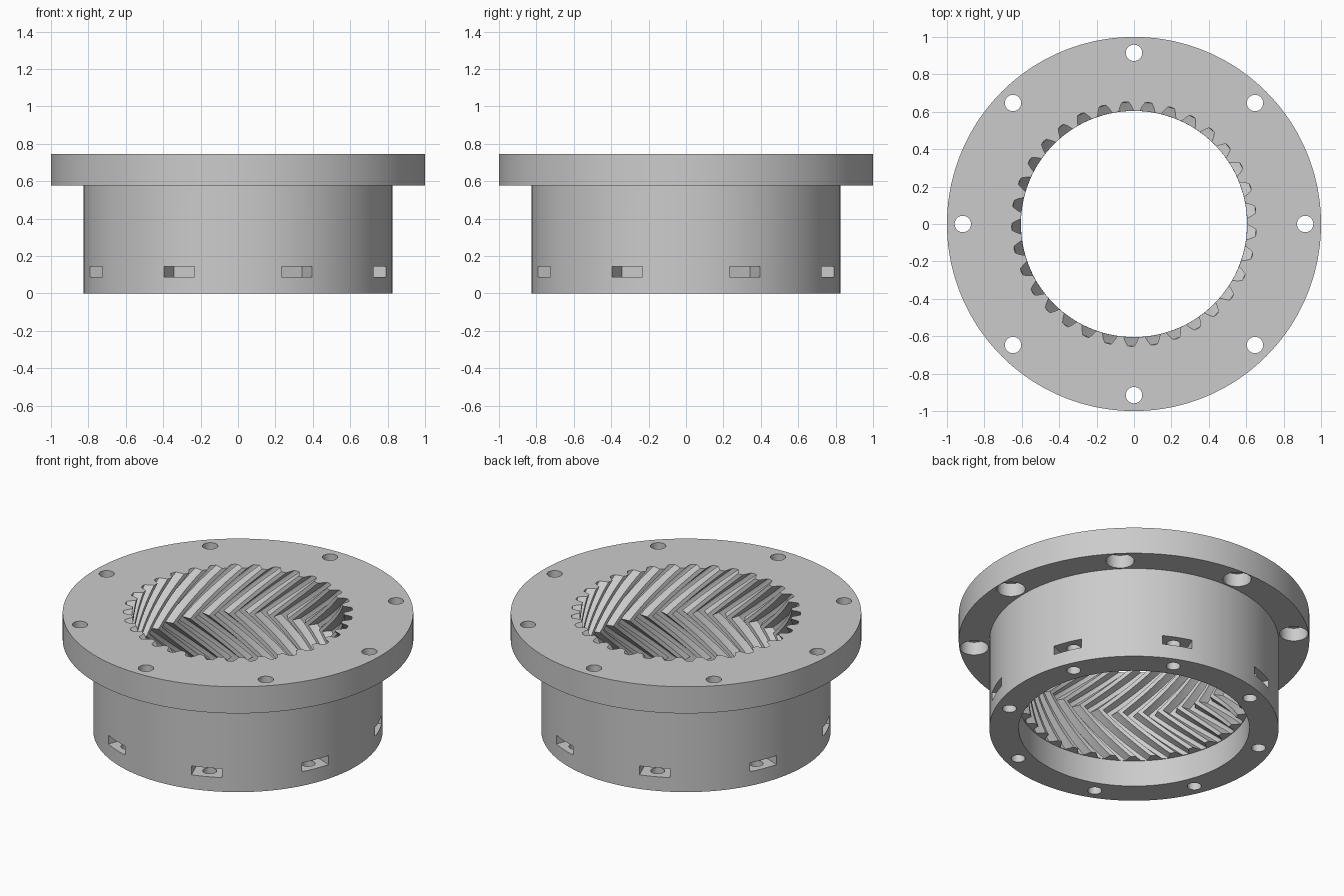
import bpy, bmesh
from math import sin, cos, pi, radians
from mathutils import Matrix, Vector

if "Cube" in bpy.data.objects:
    bpy.data.objects.remove(bpy.data.objects["Cube"])

# Main dimensions
TEETH = 33
TIP, ROOT, BORE = 0.605, 0.655, 0.658
BODY, FLANGE = 0.825, 1.0
GEAR_Z, FLANGE_Z, TOP = 0.165, 0.577, 0.745
TWIST = radians(29)
PHASE = radians(94)
STEPS = 8

# One tooth space: (fraction of pitch, depth of groove)
GROOVE = [(-0.36, 0), (-0.25, 0.55), (-0.15, 0.95), (0, 1),
          (0.15, 0.95), (0.25, 0.55), (0.36, 0), (0.5, 0)]
PITCH = 2 * pi / TEETH


def circle_ring(bm, radius, z):
    """Plain ring with the same vertex count as the gear outline."""
    n = TEETH * len(GROOVE)
    start = PHASE - 0.36 * PITCH
    return [bm.verts.new((radius * cos(start + 2 * pi * i / n),
                          radius * sin(start + 2 * pi * i / n), z)) for i in range(n)]


def gear_ring(bm, z):
    """Toothed ring, turned furthest at mid height to give a herringbone."""
    mid = (GEAR_Z + TOP) / 2
    turn = TWIST * (1 - abs(z - mid) / (TOP - mid))
    ring = []
    for t in range(TEETH):
        for u, depth in GROOVE:
            a = PHASE + turn + (t + u) * PITCH
            r = TIP + (ROOT - TIP) * depth
            ring.append(bm.verts.new((r * cos(a), r * sin(a), z)))
    return ring


def finish(bm, name):
    bmesh.ops.recalc_face_normals(bm, faces=bm.faces)
    mesh = bpy.data.meshes.new(name)
    bm.to_mesh(mesh)
    bm.free()
    ob = bpy.data.objects.new(name, mesh)
    bpy.context.collection.objects.link(ob)
    return ob


# Ring gear housing: closed loop of rings, outside up and inside down
bm = bmesh.new()
rings = [circle_ring(bm, BORE, 0), circle_ring(bm, BODY, 0),
         circle_ring(bm, BODY, FLANGE_Z), circle_ring(bm, FLANGE, FLANGE_Z),
         circle_ring(bm, FLANGE, TOP)]
for k in range(2 * STEPS + 1):
    rings.append(gear_ring(bm, TOP - (TOP - GEAR_Z) * k / (2 * STEPS)))
rings.append(circle_ring(bm, BORE, GEAR_Z))
for a, b in zip(rings, rings[1:] + rings[:1]):
    for i in range(len(a)):
        j = (i + 1) % len(a)
        bm.faces.new((a[i], a[j], b[j], b[i]))
housing = finish(bm, "ring_gear_housing")


def add_cylinder(bm, radius, z0, z1, dist, angle):
    pos = Vector((dist * cos(angle), dist * sin(angle), (z0 + z1) / 2))
    bmesh.ops.create_cone(bm, cap_ends=True, segments=32, radius1=radius, radius2=radius,
                          depth=z1 - z0, matrix=Matrix.Translation(pos))


# Cutters: through holes, underside counterbores, base screw holes, nut slots
through, bores, slots = bmesh.new(), bmesh.new(), bmesh.new()
for k in range(8):
    a = k * pi / 4
    b = a + pi / 8
    add_cylinder(through, 0.044, 0.5, 0.8, 0.915, a)
    add_cylinder(through, 0.04, -0.1, 0.3, 0.745, b)
    add_cylinder(bores, 0.081, 0.5, 0.66, 0.915, a)
    place = (Matrix.Rotation(b, 4, "Z") @ Matrix.Translation((0.79, 0, 0.117))
             @ Matrix.Diagonal((0.22, 0.178, 0.056, 1)))
    bmesh.ops.create_cube(slots, size=1, matrix=place)

cutters = [finish(through, "hole_cutter"), finish(bores, "counterbore_cutter"),
           finish(slots, "slot_cutter")]
bpy.ops.object.select_all(action="DESELECT")
bpy.context.view_layer.objects.active = housing
housing.select_set(True)
for cutter in cutters:
    cutter.hide_render = True
    mod = housing.modifiers.new(cutter.name, "BOOLEAN")
    mod.operation = "DIFFERENCE"
    mod.solver = "EXACT"
    mod.object = cutter
    bpy.ops.object.modifier_apply(modifier=mod.name)
    bpy.data.objects.remove(cutter)

# Single plain grey
grey = bpy.data.materials.new("plain_grey")
grey.use_nodes = True
colour = (0.6, 0.6, 0.6, 1)
grey.diffuse_color = colour
grey.node_tree.nodes["Principled BSDF"].inputs["Base Color"].default_value = colour
housing.data.materials.clear()
housing.data.materials.append(grey)
for p in housing.data.polygons:
    p.material_index = 0
bpy.ops.object.shade_smooth_by_angle(angle=radians(25))
